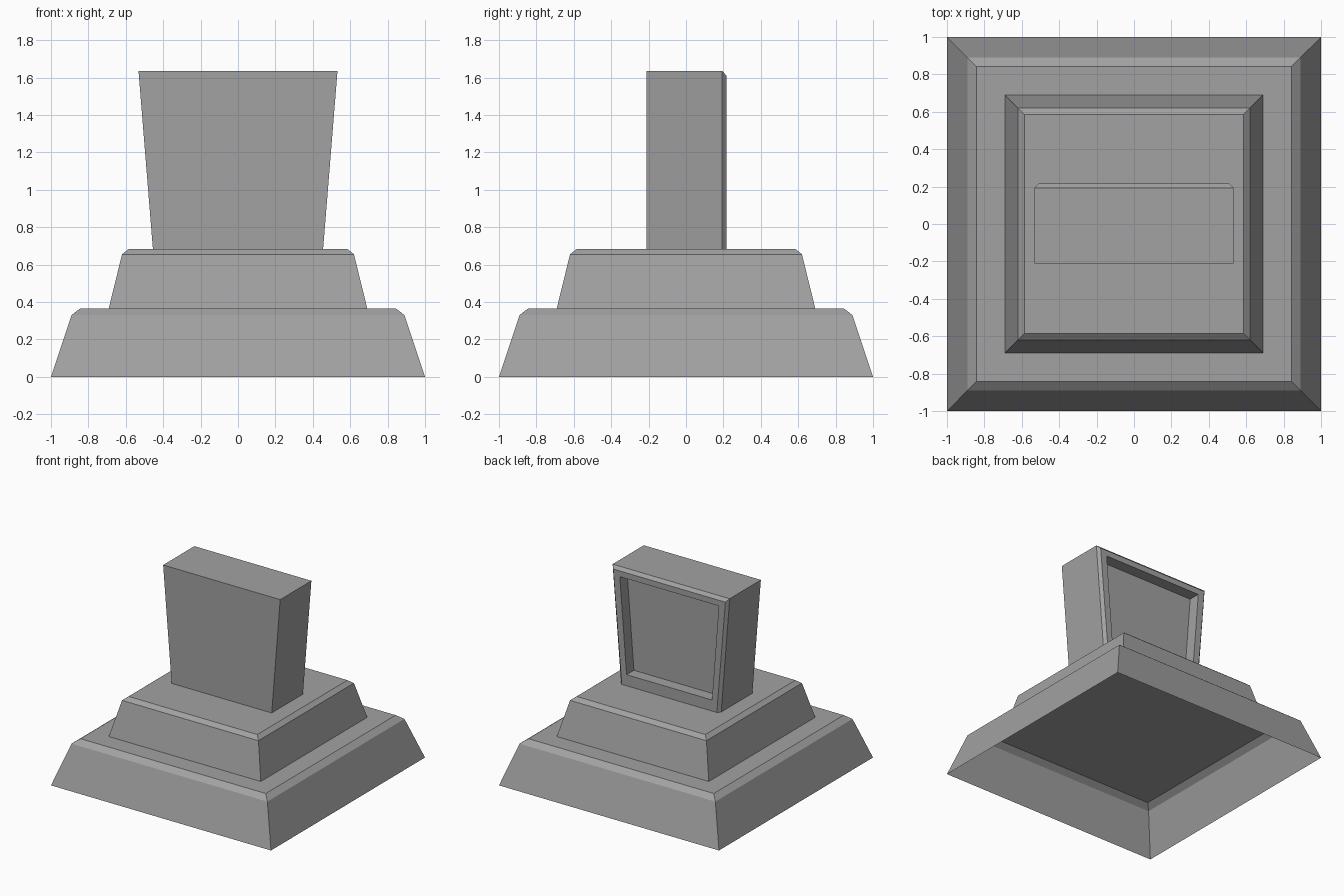
import bpy
import bmesh

cube = bpy.data.objects.get("Cube")
if cube:
    bpy.data.objects.remove(cube, do_unlink=True)

stone = bpy.data.materials.new("grey_stone")
stone.use_nodes = True
grey = (0.36, 0.36, 0.36, 1)
stone.diffuse_color = grey
stone.node_tree.nodes["Principled BSDF"].inputs["Base Color"].default_value = grey


def loft(name, rings, cap_start=True):
    """Skin a run of four-cornered rings, capping the last and maybe the first."""
    bm = bmesh.new()
    loops = [[bm.verts.new(p) for p in ring] for ring in rings]
    for a, b in zip(loops, loops[1:]):
        for i in range(4):
            j = (i + 1) % 4
            bm.faces.new((a[i], a[j], b[j], b[i]))
    bm.faces.new(loops[-1])
    if cap_start:
        bm.faces.new(loops[0][::-1])
    mesh = bpy.data.meshes.new(name)
    bm.to_mesh(mesh)
    bm.free()
    mesh.materials.append(stone)
    obj = bpy.data.objects.new(name, mesh)
    bpy.context.collection.objects.link(obj)
    return obj


def square(r, z):
    return [(-r, -r, z), (r, -r, z), (r, r, z), (-r, r, z)]


def trapezoid(y, bottom, low, top, high):
    """Upright ring, wider at the top, facing the back."""
    return [(bottom, y, low), (-bottom, y, low), (-top, y, high), (top, y, high)]


# Stepped plinth: hollow lower tier, closed upper tier
loft("lower_tier", [square(1, 0), square(0.89, 0.33), square(0.843, 0.366)],
     cap_start=False)
loft("upper_tier", [square(0.692, 0.362), square(0.62, 0.655), square(0.585, 0.683)])

# Flared slab with a chamfered back rim and a recessed back panel
loft("slab", [
    trapezoid(-0.212, 0.455, 0.683, 0.532, 1.635),
    trapezoid(0.193, 0.455, 0.683, 0.532, 1.635),
    trapezoid(0.217, 0.432, 0.683, 0.51, 1.61),
    trapezoid(0.217, 0.388, 0.774, 0.45, 1.563),
    trapezoid(0.122, 0.388, 0.774, 0.45, 1.563),
])
